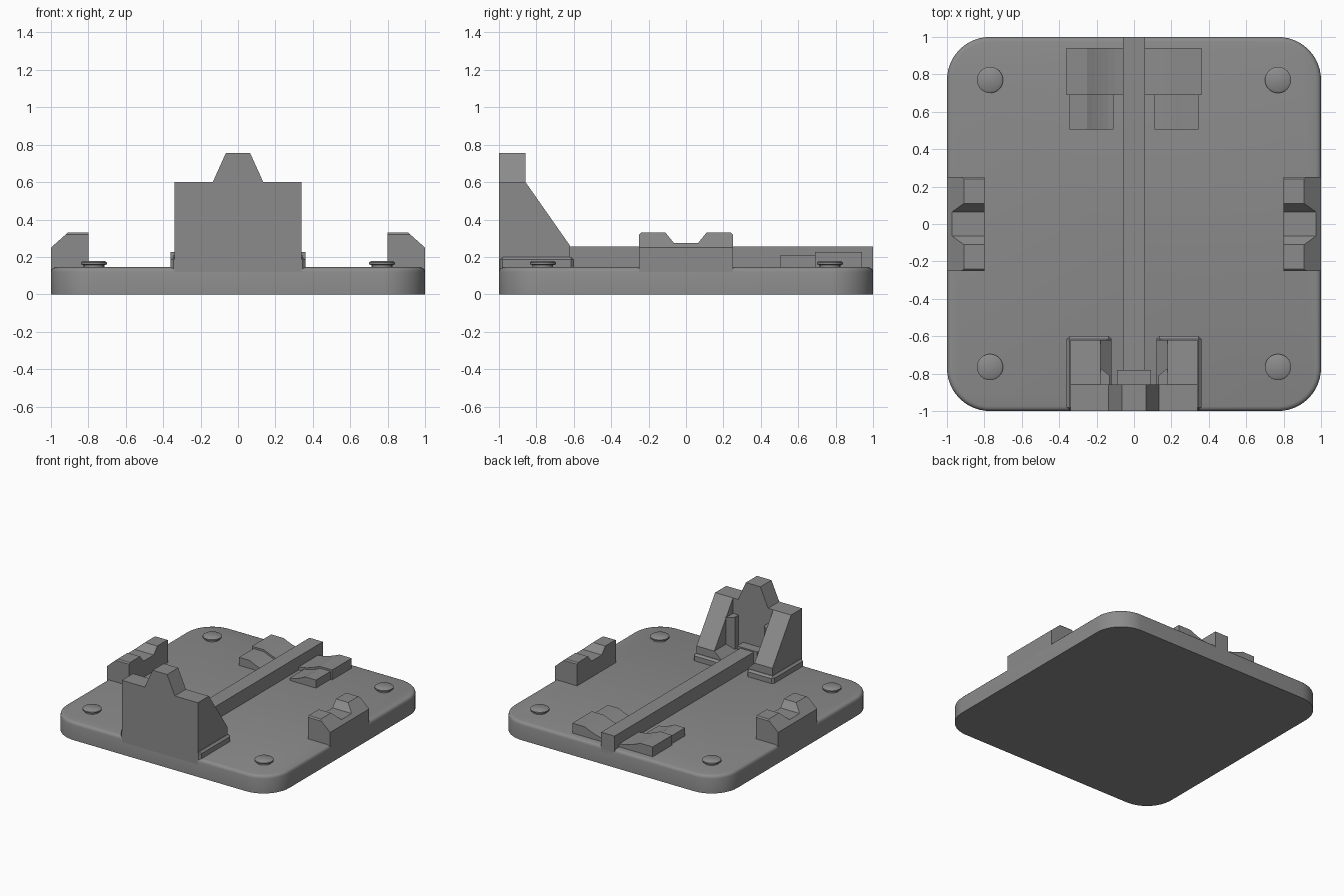
import bpy, bmesh, math
from mathutils import Vector

if "Cube" in bpy.data.objects:
    bpy.data.objects.remove(bpy.data.objects["Cube"])

grey = bpy.data.materials.new("mid grey")
grey.diffuse_color = (0.26, 0.26, 0.26, 1)
grey.use_nodes = True
grey.node_tree.nodes["Principled BSDF"].inputs["Base Color"].default_value = grey.diffuse_color


def finish(name, bm, bevel=0, segments=1):
    bmesh.ops.recalc_face_normals(bm, faces=bm.faces)
    me = bpy.data.meshes.new(name)
    bm.to_mesh(me)
    bm.free()
    me.materials.append(grey)
    ob = bpy.data.objects.new(name, me)
    bpy.context.collection.objects.link(ob)
    if bevel:
        mod = ob.modifiers.new("edge", 'BEVEL')
        mod.width, mod.segments = bevel, segments
        mod.limit_method = 'ANGLE'
        mod.angle_limit = math.radians(40)
    return ob


def prism(name, profile, axis, a, b, side=1, bevel=0, cut=None):
    """Extrude a 2D profile along an axis from a to b; side=-1 mirrors in x."""
    def place(p, t):
        co = {'x': (t, p[0], p[1]), 'y': (p[0], t, p[1]), 'z': (p[0], p[1], t)}[axis]
        return (co[0] * side, co[1], co[2])
    bm = bmesh.new()
    lo = [bm.verts.new(place(p, a)) for p in profile]
    hi = [bm.verts.new(place(p, b)) for p in profile]
    n = len(profile)
    bm.faces.new(lo)
    bm.faces.new(hi)
    for i in range(n):
        j = (i + 1) % n
        bm.faces.new((lo[i], lo[j], hi[j], hi[i]))
    bmesh.ops.recalc_face_normals(bm, faces=bm.faces)
    if cut:
        co, no = Vector(cut[0]), Vector(cut[1])
        co.x *= side
        no.x *= side
        bmesh.ops.bisect_plane(bm, geom=bm.verts[:] + bm.edges[:] + bm.faces[:],
                               plane_co=co, plane_no=no, clear_outer=True)
        bmesh.ops.holes_fill(bm, edges=[e for e in bm.edges if e.is_boundary], sides=0)
    return finish(name, bm, bevel)


def box(name, x, y, z, side=1, bevel=0):
    return prism(name, [(x[0], y[0]), (x[1], y[0]), (x[1], y[1]), (x[0], y[1])],
                 'z', z[0], z[1], side, bevel)


def smooth(ob, angle=35):
    bpy.ops.object.select_all(action='DESELECT')
    ob.select_set(True)
    bpy.context.view_layer.objects.active = ob
    bpy.ops.object.shade_smooth_by_angle(angle=math.radians(angle))


# Base plate: rounded square, with a softened top rim
R, N, TOP = 0.23, 12, 0.145
RIM = [(0, 0), (0, TOP - 0.025), (0.004, TOP - 0.012), (0.012, TOP - 0.004), (0.025, TOP)]
bm = bmesh.new()
rings = []
for inset, z in RIM:
    ring = []
    for q, (sx, sy) in enumerate([(1, 1), (-1, 1), (-1, -1), (1, -1)]):
        for k in range(N + 1):
            t = math.pi / 2 * (q + k / N)
            r = R - inset
            ring.append(bm.verts.new((sx * (1 - R) + r * math.cos(t),
                                      sy * (1 - R) + r * math.sin(t), z)))
    rings.append(ring)
for r0, r1 in zip(rings, rings[1:]):
    for i in range(len(r0)):
        j = (i + 1) % len(r0)
        bm.faces.new((r0[i], r0[j], r1[j], r1[i]))
bm.faces.new(rings[0])
bm.faces.new(rings[-1])
smooth(finish("base_plate", bm))

# Centre rail and its stop block
box("centre_rail", (-0.06, 0.06), (-0.8, 1.0), (0.1, 0.255))
box("rail_stop", (-0.09, 0.09), (-0.86, -0.78), (0.1, 0.265))

# Front tower wall with a raised tapered centre
prism("tower_wall", [(-0.34, 0.1), (0.34, 0.1), (0.34, 0.6), (0.135, 0.6), (0.065, 0.755),
                     (-0.065, 0.755), (-0.135, 0.6), (-0.34, 0.6)], 'y', -1.0, -0.858)

for s, word in ((1, "right"), (-1, "left")):
    # Sloped buttress, its foot and inner fillets
    prism("buttress_" + word, [(-0.99, 0.14), (-0.62, 0.14), (-0.62, 0.26),
                               (-0.858, 0.6), (-0.99, 0.6)], 'x', 0.18, 0.34, s)
    box("buttress_foot_" + word, (0.12, 0.36), (-0.995, -0.6), (0.12, 0.2), s, 0.015)
    prism("buttress_inner_ledge_" + word, [(0.19, 0.18), (0.12, 0.18), (0.12, 0.205),
                                           (0.18, 0.26), (0.19, 0.26)], 'y', -0.86, -0.62, s)
    prism("buttress_inner_fillet_" + word, [(0.19, -0.87), (0.13, -0.87), (0.13, -0.81),
                                            (0.18, -0.77), (0.19, -0.77)], 'z', 0.18, 0.475, s)

    # Side bracket with a notch and a chamfered outer edge
    prism("side_bracket_" + word,
          [(-0.25, 0.1), (0.25, 0.1), (0.25, 0.32), (0.24, 0.33), (0.11, 0.33), (0.065, 0.275),
           (-0.065, 0.275), (-0.11, 0.33), (-0.24, 0.33), (-0.25, 0.32)],
          'x', 0.8, 1.0, s, cut=((0.91, 0.33, 0), (0, 0, 0)) and ((0.91, 0, 0.33), (0.08, 0, 0.09)))

    # Rear cradles: tops dip towards the rail
    for name, x0, x1, low, high, y0, y1 in (
            ("rear_cradle_", 0.06, 0.36, 0.17, 0.225, 0.69, 0.94),
            ("rear_cradle_step_", 0.11, 0.345, 0.165, 0.21, 0.505, 0.69)):
        tip = 0.25
        curve = [(x0 + (tip - x0) * k / 5, low + (high - low) * (k / 5) ** 1.6) for k in range(6)]
        prism(name + word, [(x0, 0.13)] + curve + [(x1, high), (x1, 0.13)], 'y', y0, y1, s)

    # Corner pegs: narrow neck under a chamfered cap
    for y, end in ((-0.765, "front"), (0.77, "rear")):
        bm = bmesh.new()
        prev = None
        for r, z in ((0.055, 0.13), (0.055, 0.157), (0.07, 0.16), (0.07, 0.17), (0.058, 0.178)):
            ring = [bm.verts.new((s * 0.77 + r * math.cos(math.tau * k / 24),
                                  y + r * math.sin(math.tau * k / 24), z)) for k in range(24)]
            if prev:
                for i in range(24):
                    j = (i + 1) % 24
                    bm.faces.new((prev[i], prev[j], ring[j], ring[i]))
            else:
                bm.faces.new(ring)
            prev = ring
        bm.faces.new(prev)
        smooth(finish("peg_%s_%s" % (end, word), bm))
